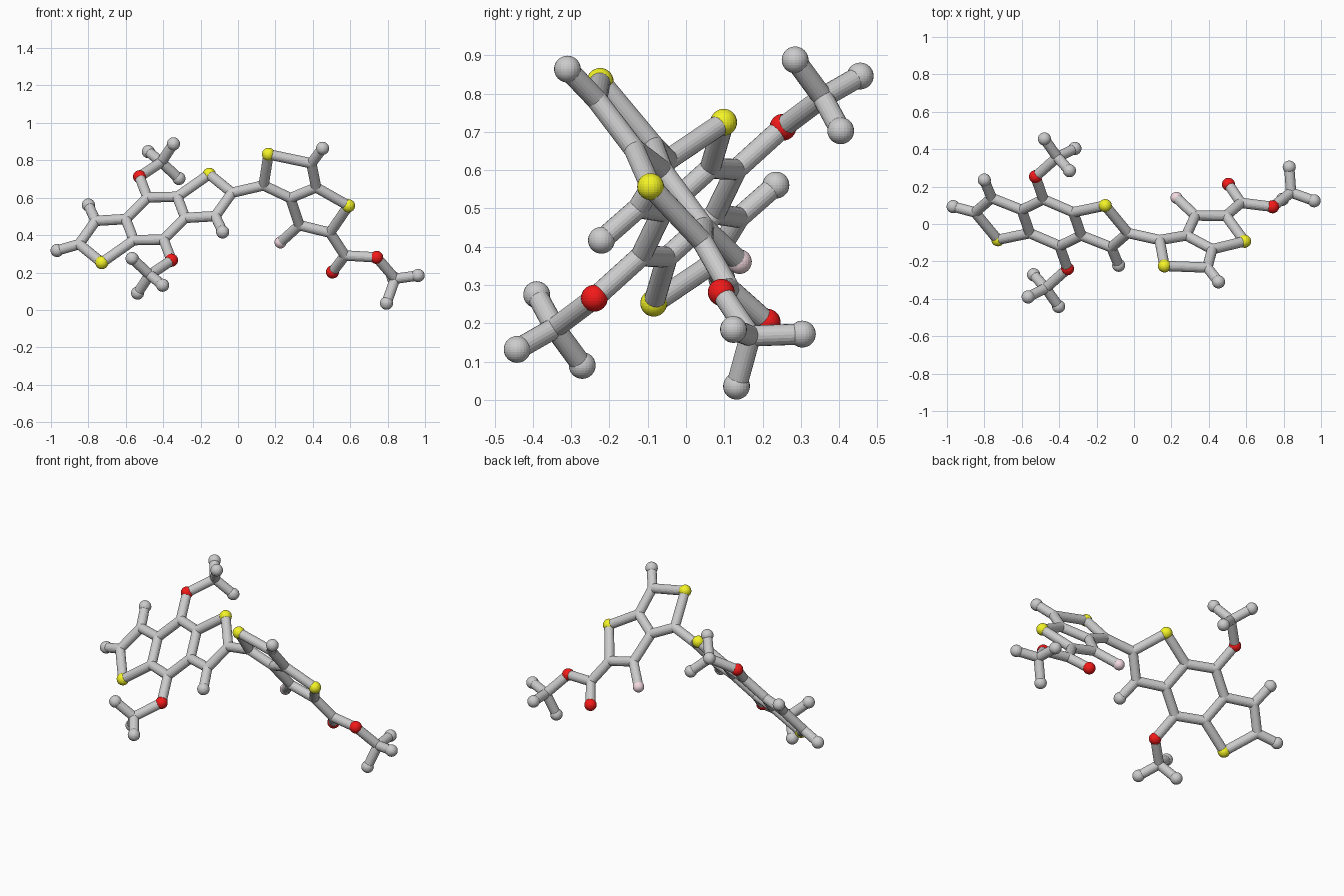
import bpy, bmesh
from mathutils import Vector, Matrix

if "Cube" in bpy.data.objects:
    bpy.data.objects.remove(bpy.data.objects["Cube"])

TUBE = 0.0275
SIZE = {'C': TUBE, 'H': 0.035, 'S': 0.035, 'O': 0.035, 'P': 0.032}
atoms, bonds = {}, []


def bond(*chain):
    for a, b in zip(chain, chain[1:]):
        bonds.append((a, b))


# Fused three-ring unit: flat, inverted through its centre
centre = Vector((-0.441, 0.007, 0.489))
w = Vector((0.917, -0.041, 0.397)) * 0.124
v = Vector((-0.249, 0.717, 0.650)) * 0.124
flat = {'Ca': (0, 1.4), 'Cb': (1.21, 0.7), 'Cc': (1.21, -0.7), 'S': (2.85, 1.19),
        'Cd': (3.48, -0.42), 'Ce': (2.45, -1.34), 'He': (2.5, -2.42), 'Oa': (0, 2.77)}
side_group = {'Cm': (-0.41, 0.357, 0.79), 'Hm1': (-0.345, 0.285, 0.888),
              'Hm2': (-0.479, 0.455, 0.846), 'Hm3': (-0.316, 0.404, 0.703)}
for tag, sign in (('_r', 1), ('_l', -1)):
    for n, (a, b) in flat.items():
        atoms[n + tag] = centre + sign * (w * a + v * b)
    for n, p in side_group.items():
        atoms[n + tag] = centre + sign * (Vector(p) - centre)
    bond(*(n + tag for n in ('Ca', 'Cb', 'S', 'Cd', 'Ce', 'Cc', 'Cb')))
    bond('Ce' + tag, 'He' + tag)
    bond('Ca' + tag, 'Oa' + tag, 'Cm' + tag)
    for i in '123':
        bond('Cm' + tag, 'Hm' + i + tag)
bond('Cc_r', 'Ca_l')
bond('Cc_l', 'Ca_r')
atoms['Hend_l'] = Vector((-0.967, 0.093, 0.318))
bond('Cd_l', 'Hend_l')

# Fused two-ring unit: x and z given, y follows from its plane
for n, (x, z) in {'C1': (0.137, 0.666), 'S1': (0.163, 0.832), 'C2': (0.392, 0.784),
                  'H2': (0.452, 0.864), 'C3': (0.418, 0.655), 'S2': (0.591, 0.557),
                  'C4': (0.492, 0.413), 'C5': (0.328, 0.453), 'P5': (0.227, 0.361),
                  'C6': (0.28, 0.598)}.items():
    atoms[n] = Vector((x, 0.476 - 0.207 * x - 0.801 * z, z))
bond('Cd_r', 'C1', 'S1', 'C2', 'C3', 'S2', 'C4', 'C5', 'C6', 'C1')
bond('C3', 'C6')
bond('C2', 'H2')
bond('C5', 'P5')

# Tail group
for n, p in {'C7': (0.572, 0.113, 0.291), 'O7': (0.505, 0.212, 0.203),
             'O8': (0.741, 0.092, 0.281), 'C9': (0.84, 0.168, 0.167),
             'H91': (0.963, 0.124, 0.184), 'H92': (0.794, 0.132, 0.036),
             'H93': (0.83, 0.304, 0.172)}.items():
    atoms[n] = Vector(p)
bond('C4', 'C7', 'O8', 'C9', 'H91')
bond('C7', 'O7')
bond('C9', 'H92')
bond('C9', 'H93')


def finish(bm, name, colour=None):
    me = bpy.data.meshes.new(name)
    bm.to_mesh(me)
    bm.free()
    ob = bpy.data.objects.new(name, me)
    bpy.context.collection.objects.link(ob)
    if colour:
        mat = bpy.data.materials.new(name + "_colour")
        mat.diffuse_color = colour
        mat.use_nodes = True
        mat.node_tree.nodes["Principled BSDF"].inputs["Base Color"].default_value = mat.diffuse_color
        me.materials.append(mat)


# Balls, one object per kind
for kind, name, colour in (('C', 'grey_joints', None), ('H', 'grey_end_balls', None),
                           ('S', 'yellow_balls', (0.9, 0.9, 0.02, 1)),
                           ('O', 'red_balls', (0.9, 0.01, 0.01, 1)),
                           ('P', 'pink_ball', (0.9, 0.7, 0.75, 1))):
    bm = bmesh.new()
    for n, p in atoms.items():
        if n[0] == kind:
            bmesh.ops.create_uvsphere(bm, u_segments=24, v_segments=16, radius=SIZE[kind],
                                      matrix=Matrix.Translation(p))
    finish(bm, name, colour)

# Connecting rods
bm = bmesh.new()
for a, b in bonds:
    p, q = atoms[a], atoms[b]
    turn = (q - p).to_track_quat('Z', 'Y').to_matrix().to_4x4()
    bmesh.ops.create_cone(bm, cap_ends=True, segments=20, radius1=TUBE, radius2=TUBE,
                          depth=(q - p).length, matrix=Matrix.Translation((p + q) / 2) @ turn)
finish(bm, 'connecting_rods')
